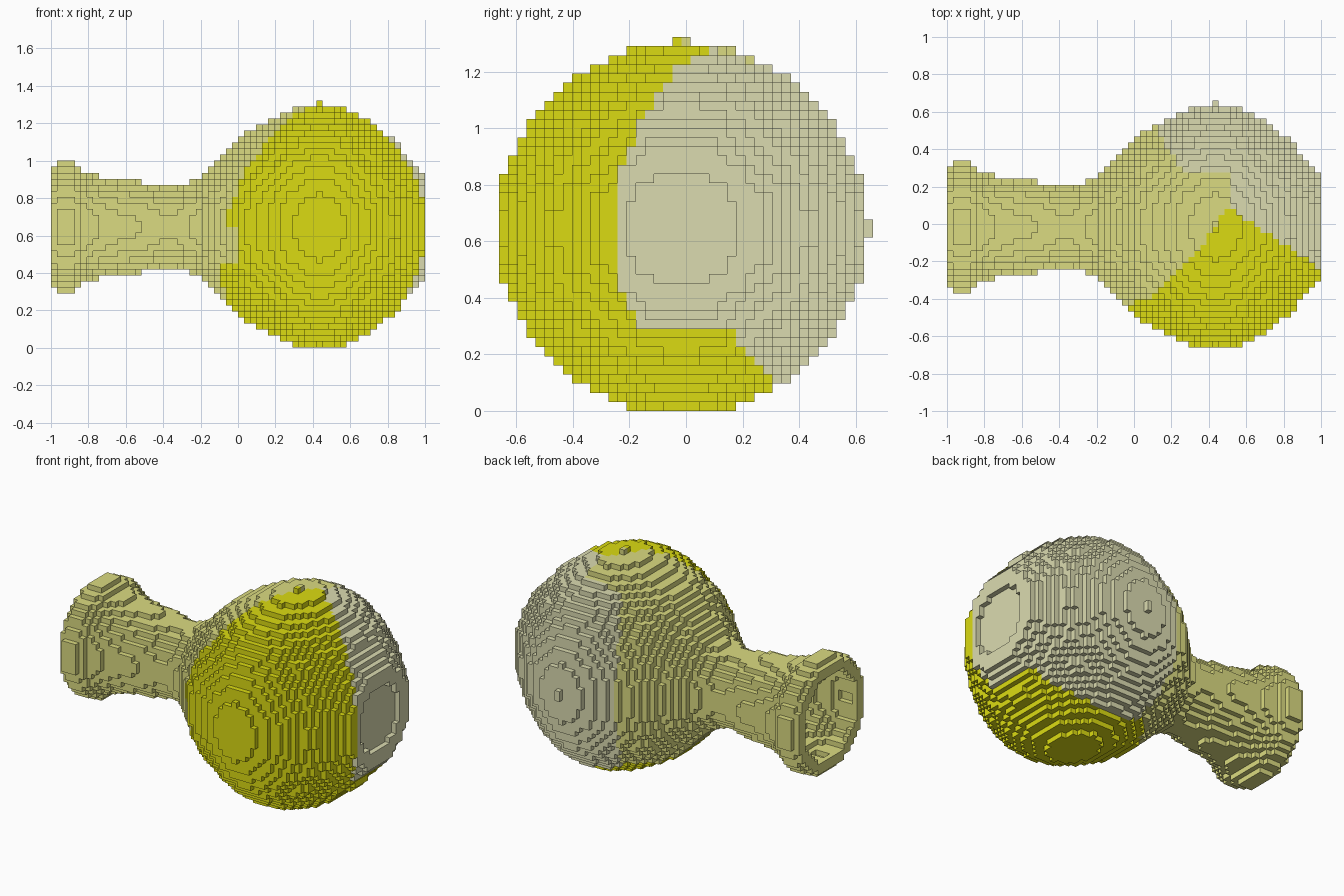
import bpy, bmesh, math

cube = bpy.data.objects.get("Cube")
if cube:
    bpy.data.objects.remove(cube, do_unlink=True)

UNIT = 1 / 31          # edge of one block
MID_X, MID = 44, 20    # bulb centre: x column, and shared y / z centre
SPOUT_END = 25         # first column of the bulb

# Radius of each slice, in blocks: spout from its mouth, bulb from its centre
SPOUT_RADII = [10.4, 10.8, 10.9, 10.8, 10.2, 9.4, 9.0, 8.7, 8.4, 8.2, 8.0, 7.9, 7.8,
               7.7, 7.6, 7.4, 7.2, 7.0, 6.8, 6.8, 6.9, 7.1, 7.4, 7.7, 8.2]
COLLAR_RADII = [9.2, 10.3, 11.2]
NECK_SIDE_RADII = [20.3, 20.2, 20.05, 19.85, 19.6, 19.35, 18.9, 18.45, 17.9, 17.4,
                   16.9, 16.45, 15.8, 15.0, 14.1, 13.0, 11.8]
CUT_SIDE_RADII = [20.3, 20.2, 20.05, 19.85, 19.6, 19.3, 18.85, 18.3, 17.7, 17.0,
                  16.3, 15.5, 14.6, 13.6, 12.5, 11.5, 10.4, 9.3]


def material(name, rgb):
    m = bpy.data.materials.new(name)
    m.use_nodes = True
    m.diffuse_color = (*rgb, 1)
    m.node_tree.nodes["Principled BSDF"].inputs["Base Color"].default_value = (*rgb, 1)
    return m


MATS = [material("yellow", (0.71, 0.71, 0.006)),
        material("olive_tan", (0.71, 0.71, 0.22)),
        material("stone_grey", (0.71, 0.71, 0.435))]
YELLOW, TAN, GREY = range(3)


def disc(i, outer, inner=0):
    """Blocks of one round slice across the x axis, optionally with a hole."""
    cells = set()
    for j in range(41):
        for k in range(41):
            if inner < math.hypot(j + 0.5 - MID, k + 0.5 - MID) <= outer:
                cells.add((i, j, k))
    return cells


# Spout: flared, hollow tube
spout = set()
for i, radius in enumerate(SPOUT_RADII):
    spout |= disc(i, radius, min(radius - 2, 8.6))

# Bulb: neck collar, then the stepped sphere with a shallow dish in the cut end
bulb = set()
for i, radius in enumerate(COLLAR_RADII):
    bulb |= disc(SPOUT_END + i, radius)
for i in range(SPOUT_END + len(COLLAR_RADII), MID_X):
    bulb |= disc(i, NECK_SIDE_RADII[MID_X - i])
for i in range(MID_X, 61):
    bulb |= disc(i, CUT_SIDE_RADII[i - MID_X])
bulb |= disc(61, CUT_SIDE_RADII[-1], 6.4)

# Small nubs on the top and the back
for n in (19, 20):
    bulb |= {(MID_X, n, 40), (MID_X, 40, n)}


def bulb_colour(cell):
    """Three patches on the bulb, divided by planes."""
    x = (cell[0] - MID_X) * UNIT
    y = (cell[1] + 0.5 - MID) * UNIT
    z = (cell[2] + 0.5 - MID) * UNIT
    notch = -0.2 < z < 0.0 and x < -0.44 and y < 0
    if 0.729 * x - 0.463 * y - 0.292 * z > -0.19 and not notch:
        front = 0.462 * x + 0.685 * y < 0.106
        under = z < -0.36 and 1.12 * y + z < -0.17
        if front or under:
            return YELLOW
    crown = z > 0.5 and y < 0.275 and x < 0.07
    return TAN if crown or x < -0.594 * y else GREY


def build(name, cells, solid, colour):
    """Make a mesh from the exposed sides of the blocks."""
    bm = bmesh.new()
    verts = {}

    def vert(p):
        if p not in verts:
            verts[p] = bm.verts.new(((p[0] - 31) * UNIT, (p[1] - 20.5) * UNIT, p[2] * UNIT))
        return verts[p]

    for cell in sorted(cells):
        for axis in range(3):
            for side in (0, 1):
                near = list(cell)
                near[axis] += 2 * side - 1
                if tuple(near) in solid:
                    continue
                u, v = (axis + 1) % 3, (axis + 2) % 3
                quad = []
                for a, b in ((0, 0), (1, 0), (1, 1), (0, 1)):
                    p = list(cell)
                    p[axis] += side
                    p[u] += a
                    p[v] += b
                    quad.append(vert(tuple(p)))
                face = bm.faces.new(quad if side else quad[::-1])
                face.material_index = colour(cell)
    mesh = bpy.data.meshes.new(name)
    bm.to_mesh(mesh)
    bm.free()
    for m in MATS:
        mesh.materials.append(m)
    obj = bpy.data.objects.new(name, mesh)
    bpy.context.collection.objects.link(obj)


everything = spout | bulb
build("spout", spout, everything, lambda cell: TAN)
build("bulb", bulb, everything, bulb_colour)
